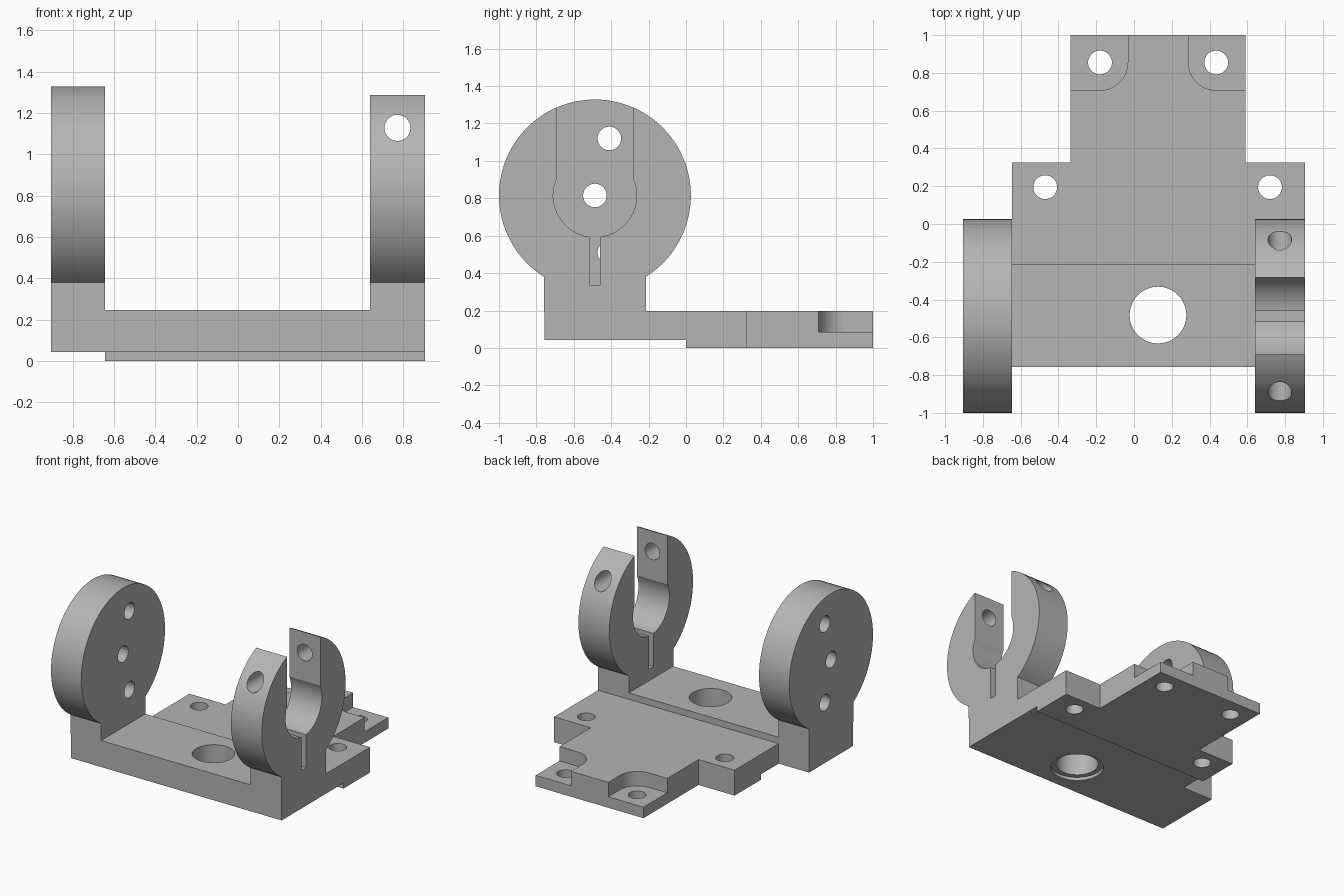
import bpy, bmesh
from math import radians, sin, cos, asin, acos, pi

default = bpy.data.objects.get("Cube")
if default:
    bpy.data.objects.remove(default, do_unlink=True)

grey = bpy.data.materials.new("plain_grey")
grey.use_nodes = True
colour = (0.46, 0.46, 0.46, 1)
grey.diffuse_color = colour
grey.node_tree.nodes["Principled BSDF"].inputs["Base Color"].default_value = colour


def prism(name, outline, axis, low, high):
    """Extrude a flat outline along an axis."""
    place = {"X": lambda u, v, w: (w, u, v),
             "Y": lambda u, v, w: (u, w, v),
             "Z": lambda u, v, w: (u, v, w)}[axis]
    bm = bmesh.new()
    rings = [[bm.verts.new(place(u, v, w)) for u, v in outline] for w in (low, high)]
    bm.faces.new(rings[0])
    bm.faces.new(rings[1])
    count = len(outline)
    for i in range(count):
        j = (i + 1) % count
        bm.faces.new((rings[0][i], rings[0][j], rings[1][j], rings[1][i]))
    bmesh.ops.recalc_face_normals(bm, faces=bm.faces)
    mesh = bpy.data.meshes.new(name)
    bm.to_mesh(mesh)
    bm.free()
    mesh.materials.append(grey)
    obj = bpy.data.objects.new(name, mesh)
    bpy.context.collection.objects.link(obj)
    return obj


def arc(u, v, radius, start, end, steps=48):
    angles = [start + (end - start) * i / steps for i in range(steps + 1)]
    return [(u + radius * cos(a), v + radius * sin(a)) for a in angles]


def circle(u, v, radius, steps=48):
    return arc(u, v, radius, 0, 2 * pi, steps)[:-1]


def rect(u0, u1, v0, v1):
    return [(u0, v0), (u1, v0), (u1, v1), (u0, v1)]


def cut(target, outline, axis, low, high):
    cutter = prism("cutter", outline, axis, low, high)
    cutter.hide_render = True
    mod = target.modifiers.new("cut", "BOOLEAN")
    mod.operation = "DIFFERENCE"
    mod.solver = "EXACT"
    mod.object = cutter
    bpy.context.view_layer.objects.active = target
    bpy.ops.object.modifier_apply(modifier=mod.name)
    bpy.data.objects.remove(cutter, do_unlink=True)


# Shared dimensions
left_x, inner_l, inner_r, right_x = -0.905, -0.645, 0.64, 0.905
front_y, step_y = -0.757, -0.215
cy, cz, disc_r = -0.487, 0.815, 0.513
under, hole_r = 0.042, 0.063

# Stepped mounting plate with a rear tongue
t0, t1, shoulder = -0.335, 0.59, 0.325
plate = prism("base_plate", [
    (inner_l, step_y), (right_x, step_y), (right_x, shoulder), (t1, shoulder),
    (t1, 1), (t0, 1), (t0, shoulder), (inner_l, shoulder)], "Z", 0, 0.197)
cut(plate, rect(-1.2, 1.2, -0.5, 0), "Z", -0.1, under)

# Rounded corner pockets, open to the rear and the sides
pocket_r, py = 0.147, 0.855
for edge, px, side in ((t0, -0.18, 1), (t1, 0.435, -1)):
    corner = arc(0, py, pocket_r, 0, -pi / 2, 16)
    outline = [(px + side * u, v) for u, v in corner]
    outline += [(edge - side * 0.1, py - pocket_r), (edge - side * 0.1, 1.1),
                (px + side * pocket_r, 1.1)]
    cut(plate, outline, "Z", 0.085, 0.4)

# Screw holes
for x, y in ((-0.18, py), (0.435, py), (-0.47, 0.195), (0.72, 0.195)):
    cut(plate, circle(x, y, hole_r), "Z", -0.1, 0.4)

# Crossbar with a large hole, counterbored underneath
bar = prism("crossbar", rect(inner_l, inner_r, front_y, step_y), "Z", under, 0.247)
cut(bar, circle(0.127, -0.482, 0.15, 64), "Z", -0.1, 0.5)
cut(bar, circle(0.127, -0.482, 0.187, 64), "Z", -0.1, under + 0.025)

# Round arms standing on square necks
neck = acos((step_y - cy) / disc_r)
arm_outline = [(front_y, under), (step_y, under)]
arm_outline += arc(cy, cz, disc_r, -neck, pi + neck, 80)

disc_arm = prism("right_disc_arm", arm_outline, "X", left_x, inner_l)
for y, z in ((-0.41, cz + 0.305), (cy, cz), (-0.41, cz - 0.305)):
    cut(disc_arm, circle(y, z, hole_r), "X", -1.2, 0)

# Forked clamp arm: open bore, relief slit and cross bolt hole
clamp = prism("left_clamp_arm", arm_outline, "X", inner_r, right_x)
bore_r, half, slit = 0.223, 0.203, 0.028
mouth, relief = acos(half / bore_r), asin(slit / bore_r)
fork = [(cy - half, 1.6)] + arc(cy, cz, bore_r, pi - mouth, 1.5 * pi - relief, 28)
fork += [(cy - slit, 0.337), (cy + slit, 0.337)]
fork += arc(cy, cz, bore_r, 1.5 * pi + relief, 2 * pi + mouth, 28) + [(cy + half, 1.6)]
cut(clamp, fork, "X", 0.4, 1.2)
cut(clamp, circle(0.772, 1.128, hole_r), "Y", -1.3, 0.4)

# Smooth the round walls and keep the edges crisp
bpy.ops.object.select_all(action="DESELECT")
for obj in (plate, bar, disc_arm, clamp):
    obj.select_set(True)
bpy.context.view_layer.objects.active = plate
bpy.ops.object.shade_smooth_by_angle(angle=radians(20))
